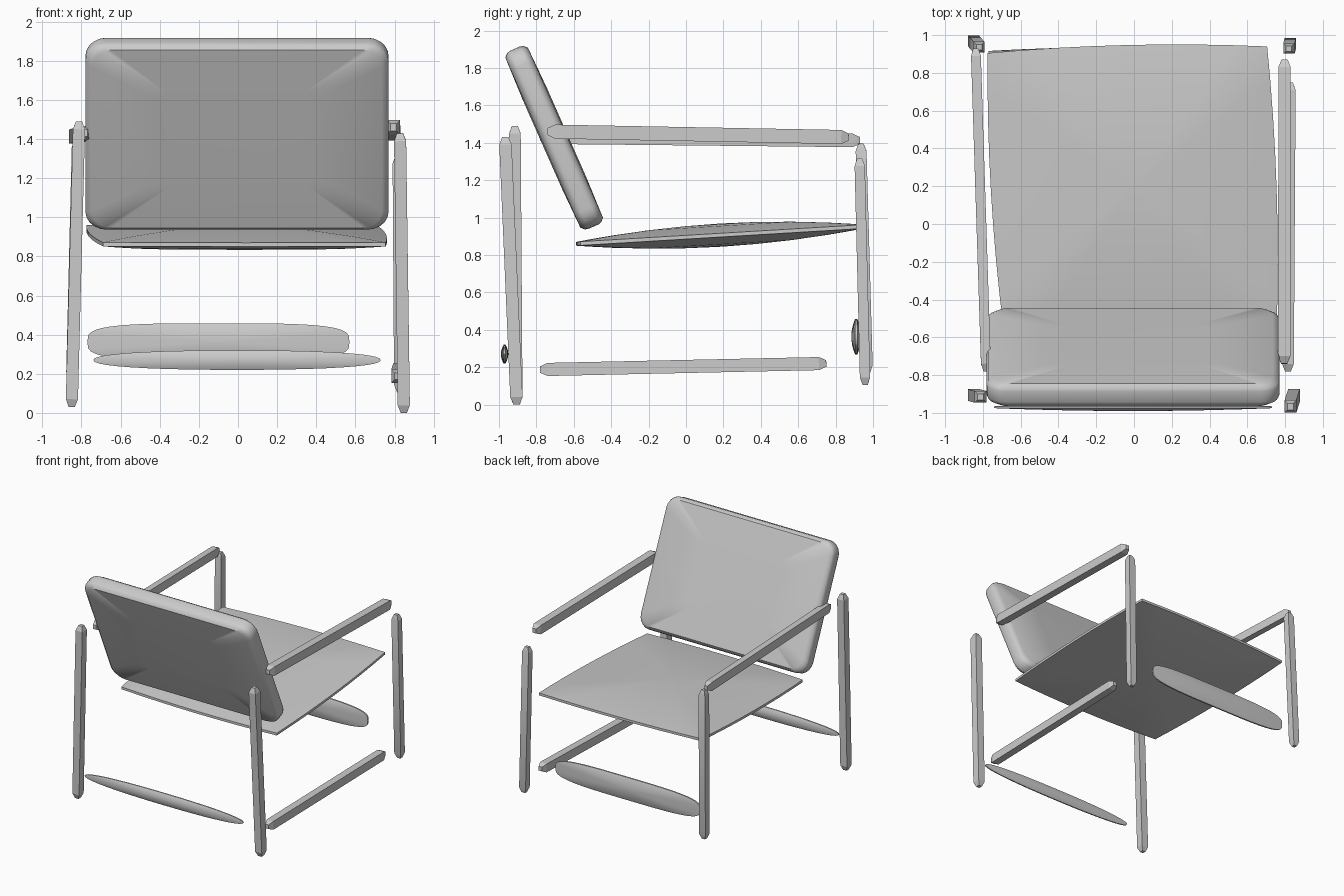
import bpy, bmesh, math
from mathutils import Vector, Matrix

if "Cube" in bpy.data.objects:
    bpy.data.objects.remove(bpy.data.objects["Cube"])


def loft(name, rings, angle=35):
    """Skin a list of equal-length point rings and cap both ends."""
    bm = bmesh.new()
    vr = [[bm.verts.new(p) for p in r] for r in rings]
    n = len(vr[0])
    for a, b in zip(vr, vr[1:]):
        for i in range(n):
            j = (i + 1) % n
            bm.faces.new((a[i], a[j], b[j], b[i]))
    bm.faces.new(vr[0])
    bm.faces.new(vr[-1])
    bmesh.ops.recalc_face_normals(bm, faces=bm.faces)
    me = bpy.data.meshes.new(name)
    bm.to_mesh(me)
    bm.free()
    ob = bpy.data.objects.new(name, me)
    bpy.context.collection.objects.link(ob)
    bpy.context.view_layer.objects.active = ob
    ob.select_set(True)
    bpy.ops.object.shade_smooth_by_angle(angle=math.radians(angle))
    ob.select_set(False)
    return ob


def bar(name, a, b, w, d):
    """Square bar from a to b with chamfered ends."""
    a, b = Vector(a), Vector(b)
    t = (b - a).normalized()
    side = (Vector((1, 0, 0)) - t * t.x).normalized()
    up = t.cross(side)
    rings = []
    for pos, s in ((a, .5), (a + t * .04, 1), (b - t * .04, 1), (b, .5)):
        rings.append([pos + side * (x * w * s / 2) + up * (y * d * s / 2)
                      for x, y in ((-1, -1), (1, -1), (1, 1), (-1, 1))])
    loft(name, rings, 20)


def pillow(name, outline, profile, origin, u, v, w):
    """Outline scaled along a (scale, depth) profile in the frame u, v, w."""
    o, u, v, w = (Vector(k) for k in (origin, u, v, w))
    return loft(name, [[o + u * (x * s) + v * (y * s) + w * h for x, y in outline]
                       for s, h in profile])


def superellipse(a, b, e, n=40):
    pts = []
    for i in range(n):
        t = 2 * math.pi * i / n
        c, s = math.cos(t), math.sin(t)
        pts.append((a * math.copysign(abs(c) ** (2 / e), c),
                    b * math.copysign(abs(s) ** (2 / e), s)))
    return pts


def rounded_rect(a, b, r, n=5):
    pts = []
    for k, (sx, sy) in enumerate(((1, 1), (-1, 1), (-1, -1), (1, -1))):
        for i in range(n + 1):
            t = math.pi / 2 * (k + i / n)
            pts.append((sx * (a - r) + r * math.cos(t), sy * (b - r) + r * math.sin(t)))
    return pts


def bulged_quad(corners, bulge, n=8):
    pts = []
    for k in range(4):
        p, q = Vector(corners[k]), Vector(corners[(k + 1) % 4])
        d = (q - p).normalized()
        out = Vector((d.y, -d.x))
        for i in range(n):
            t = i / n
            pts.append(tuple(p.lerp(q, t) + out * bulge * 4 * t * (1 - t)))
    return pts


def dome(h, edge, power=2.0):
    """Symmetric lens profile with a thin rim."""
    half = [(s, edge + (h - edge) * (1 - s ** power)) for s in (1, .97, .9, .75, .5, .25, .03)]
    return [(s, -z) for s, z in reversed(half)] + half


X, Y, Z = (1, 0, 0), (0, 1, 0), (0, 0, 1)

# Backrest cushion, leaning back
pillow("backrest", rounded_rect(.775, .52, .10),
       [(.5, -.072), (.955, -.066), (.99, -.048), (1, -.03),
        (1, .03), (.99, .048), (.955, .066), (.5, .072)],
       (-.005, -.705, 1.427), X, (0, -.404, .915), (0, -.915, -.404))

# Seat cushion, a thin domed pad
corners = [(-.69, -.745), (.755, -.75), (.705, .755), (-.775, .72)]
pillow("seat", bulged_quad(corners, .025), dome(.062, .010),
       (0, .185, .906), X, (0, 1, .06), Z)

# Legs
bar("front_left_leg", (-.85, -.905, .03), (-.812, -.915, 1.49), .062, .062)
bar("front_right_leg", (.848, -.905, 0), (.828, -.967, 1.43), .062, .066)
bar("back_left_leg", (-.85, .97, .17), (-.82, .935, 1.395), .058, .058)
bar("back_right_leg", (.828, .958, .105), (.82, .928, 1.315), .06, .055)

# Arms
bar("right_arm", (.795, -.74, 1.46), (.797, .87, 1.43), .065, .075)
bar("left_arm", (-.783, -.78, 1.43), (-.838, .93, 1.412), .052, .072)

# Lower rails
bar("right_rail", (.815, -.78, .187), (.825, .75, .22), .062, .07)
pillow("front_rail", superellipse(.735, .05, 2.3), dome(.02, .005),
       (-.005, -.97, .27), X, Z, Y)
pillow("back_rail", superellipse(.67, .095, 3.6), dome(.026, .006),
       (-.10, .91, .363), X, Z, Y)
